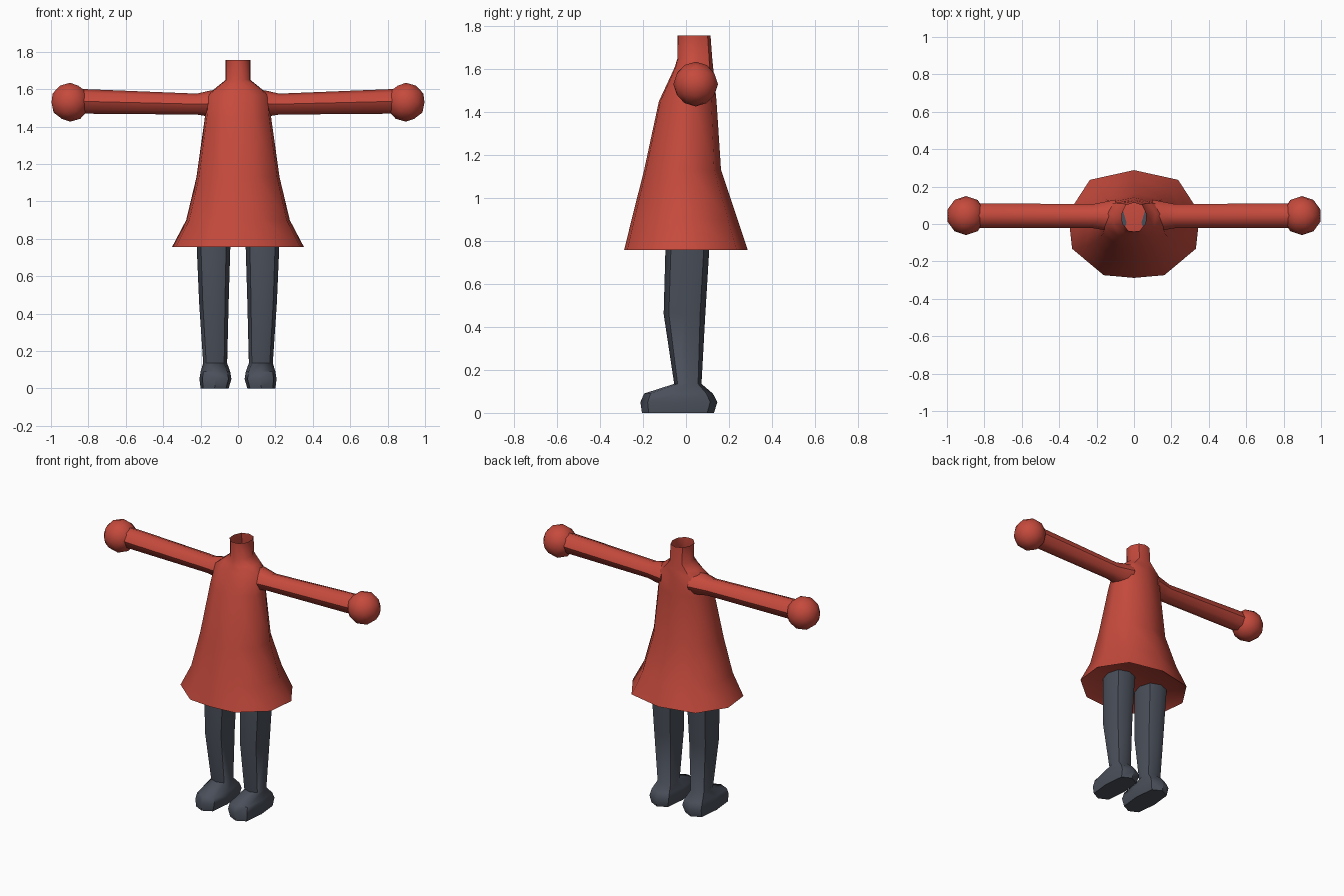
import bpy, bmesh, math
from mathutils import Vector

if "Cube" in bpy.data.objects:
    bpy.data.objects.remove(bpy.data.objects["Cube"])


def material(name, color):
    m = bpy.data.materials.new(name)
    m.diffuse_color = (*color, 1)
    m.use_nodes = True
    m.node_tree.nodes["Principled BSDF"].inputs["Base Color"].default_value = m.diffuse_color
    return m


RED = material("brick red", (0.56, 0.068, 0.046))
SLATE = material("dark slate", (0.068, 0.078, 0.102))


def loft(name, rings, mat, cap_start=True, cap_end=True, angle=45):
    """Skin a list of closed rings that share a point count."""
    bm = bmesh.new()
    vs = [[bm.verts.new(p) for p in ring] for ring in rings]
    n = len(vs[0])
    for a, b in zip(vs, vs[1:]):
        for i in range(n):
            j = (i + 1) % n
            bm.faces.new((a[i], a[j], b[j], b[i]))
    if cap_start:
        bm.faces.new(vs[0][::-1])
    if cap_end:
        bm.faces.new(vs[-1])
    bmesh.ops.recalc_face_normals(bm, faces=bm.faces)
    return finish(name, bm, mat, angle)


def finish(name, bm, mat, angle=45):
    me = bpy.data.meshes.new(name)
    bm.to_mesh(me)
    bm.free()
    me.materials.append(mat)
    ob = bpy.data.objects.new(name, me)
    bpy.context.collection.objects.link(ob)
    bpy.ops.object.select_all(action='DESELECT')
    ob.select_set(True)
    bpy.context.view_layer.objects.active = ob
    bpy.ops.object.shade_smooth_by_angle(angle=math.radians(angle))
    return ob


# Dress: ten-sided section, u across the half width, v from front to back
half = [(0, 1), (.67, .91), (1, .6), (.94, .27), (.46, .025), (0, 0)]
section = half + [(-u, v) for u, v in half[-2:0:-1]]


def dress_ring(z, w, front, back):
    return [(u * w, front + v * (back - front), z) for u, v in section]


dress = [  # z, half width, front y, back y
    (.785, .30, -.25, .25),   # recessed underside
    (.757, .352, -.288, .288),
    (.90, .277, -.253, .24),
    (1.13, .222, -.195, .163),
    (1.45, .177, -.126, .142),
    (1.57, .165, -.070, .130),
    (1.61, .115, -.052, .126),
    (1.65, .066, -.040, .122),
    (1.757, .066, -.040, .114),
]
loft("dress", [dress_ring(*r) for r in dress], RED, cap_end=False)

# Arms (eight-sided sleeves along x) and round hands
sleeve = [  # x, y centre, z centre, y radius, z radius
    (.10, .045, 1.525, .085, .075),
    (.16, .043, 1.522, .075, .068),
    (.22, .042, 1.520, .064, .056),
    (.84, .045, 1.535, .066, .066),
]
# Legs with feet (eight-sided, stacked along z)
leg = [  # z, inner x, outer x, front y, back y
    (.000, .050, .200, -.205, .130),
    (.050, .035, .206, -.212, .146),
    (.090, .042, .200, -.195, .125),
    (.135, .058, .186, -.055, .072),
    (.460, .050, .208, -.104, .090),
    (.790, .040, .222, -.095, .110),
]
circle = [(math.cos(k * math.pi / 4), math.sin(k * math.pi / 4)) for k in range(8)]

for side, s in (("left", 1), ("right", -1)):
    loft(side + "_arm",
         [[(s * x, cy + c * ry, cz + d * rz) for c, d in circle]
          for x, cy, cz, ry, rz in sleeve], RED)

    bm = bmesh.new()
    bmesh.ops.create_icosphere(bm, subdivisions=2, radius=.104)
    for v in bm.verts:
        v.co = Vector((s * (.898 + v.co.x), .045 + v.co.y, 1.53 + v.co.z))
    bmesh.ops.recalc_face_normals(bm, faces=bm.faces)
    finish(side + "_hand", bm, RED)

    # feet use a fuller, squarer outline than the shin
    rings = []
    for z, x0, x1, y0, y1 in leg:
        k = 1.15 if z < .1 else 1.06
        rings.append([(s * ((x0 + x1) / 2 + max(-1, min(1, c * k)) * (x1 - x0) / 2),
                       (y0 + y1) / 2 + max(-1, min(1, d * k)) * (y1 - y0) / 2, z)
                      for c, d in circle])
    loft(side + "_leg", rings, SLATE, angle=50)
